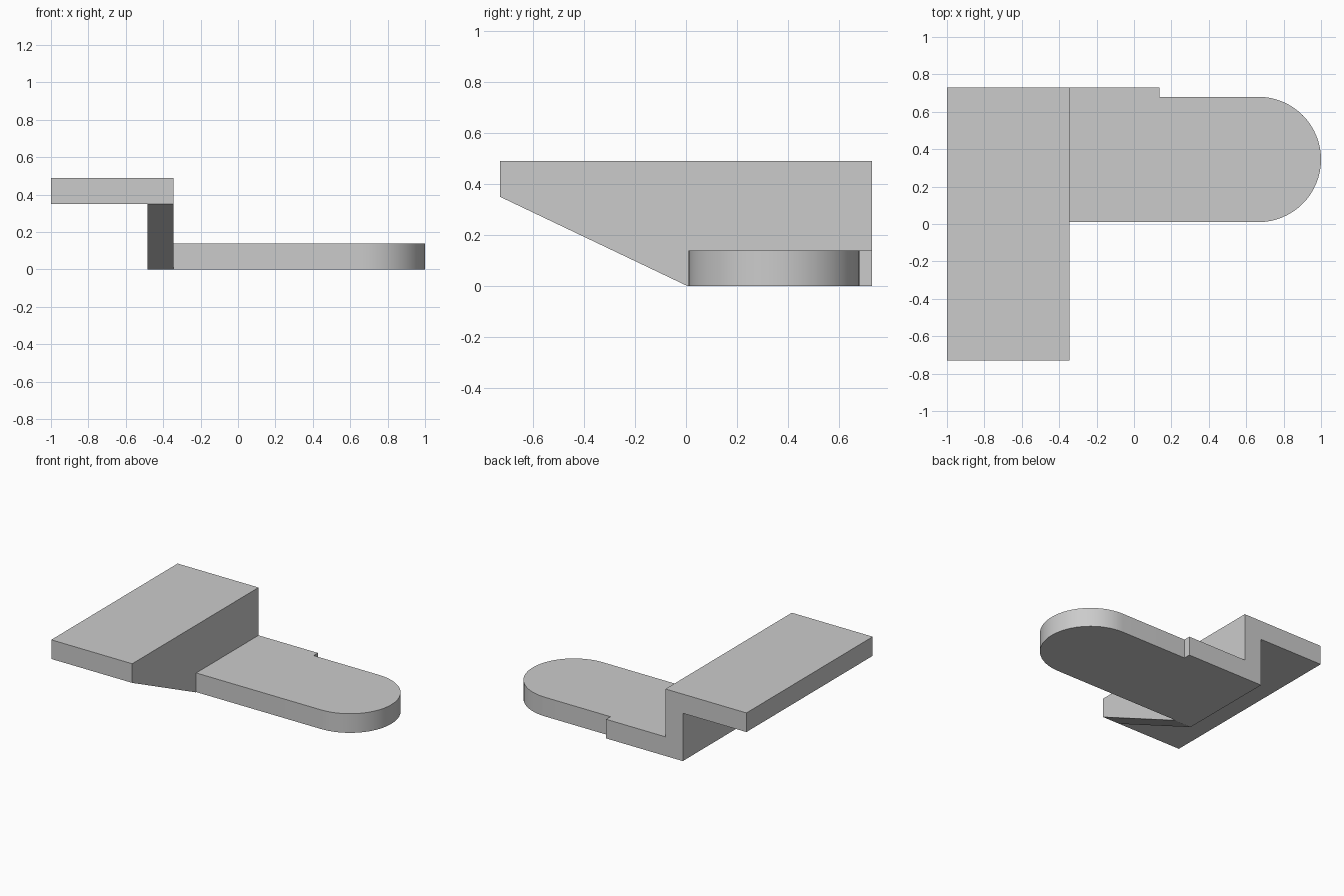
import bpy
import bmesh
import math
from mathutils import Vector

cube = bpy.data.objects.get("Cube")
if cube:
    bpy.data.objects.remove(cube, do_unlink=True)

grey = bpy.data.materials.new("light grey")
grey.use_nodes = True
colour = (0.6, 0.6, 0.6, 1)
grey.diffuse_color = colour
grey.node_tree.nodes["Principled BSDF"].inputs["Base Color"].default_value = colour

LEFT, RIGHT = -1.0, 1.0
BACK = 0.73
TOP, THICK = 0.49, 0.14
BEND = -0.345          # outer face of the upright web


def prism(name, outline, offset):
    """Extrude a closed outline along an offset vector."""
    bm = bmesh.new()
    base = bm.faces.new([bm.verts.new(p) for p in outline])
    grown = bmesh.ops.extrude_face_region(bm, geom=[base], use_keep_orig=True)
    verts = [g for g in grown["geom"] if isinstance(g, bmesh.types.BMVert)]
    bmesh.ops.translate(bm, verts=verts, vec=Vector(offset))
    bmesh.ops.recalc_face_normals(bm, faces=bm.faces)
    mesh = bpy.data.meshes.new(name)
    bm.to_mesh(mesh)
    bm.free()
    mesh.materials.append(grey)
    obj = bpy.data.objects.new(name, mesh)
    bpy.context.collection.objects.link(obj)
    return obj


# Raised rectangular plate
z = TOP - THICK
prism("upper_plate",
      [(LEFT, -BACK, z), (BEND, -BACK, z), (BEND, BACK, z), (LEFT, BACK, z)],
      (0, 0, THICK))

# Upright web with a sloping front edge
x = BEND - THICK
prism("sloped_web",
      [(x, -BACK, z), (x, 0.005, 0), (x, BACK, 0), (x, BACK, z)],
      (THICK, 0, 0))

# Low tongue with a stepped back edge and a rounded end
front, rear, step = 0.01, 0.68, 0.135
radius = (rear - front) / 2
centre_x, centre_y = RIGHT - radius, (front + rear) / 2
segments = 32
arc = []
for i in range(segments + 1):
    a = math.pi * (i / segments - 0.5)
    arc.append((centre_x + radius * math.cos(a), centre_y + radius * math.sin(a), 0))
tongue = prism("lower_tongue",
               [(BEND, front, 0)] + arc
               + [(step, rear, 0), (step, BACK, 0), (BEND, BACK, 0)],
               (0, 0, THICK))

# Smooth the rounded end while keeping the rims crisp
bpy.ops.object.select_all(action='DESELECT')
tongue.select_set(True)
bpy.context.view_layer.objects.active = tongue
bpy.ops.object.shade_smooth_by_angle(angle=math.radians(30))
